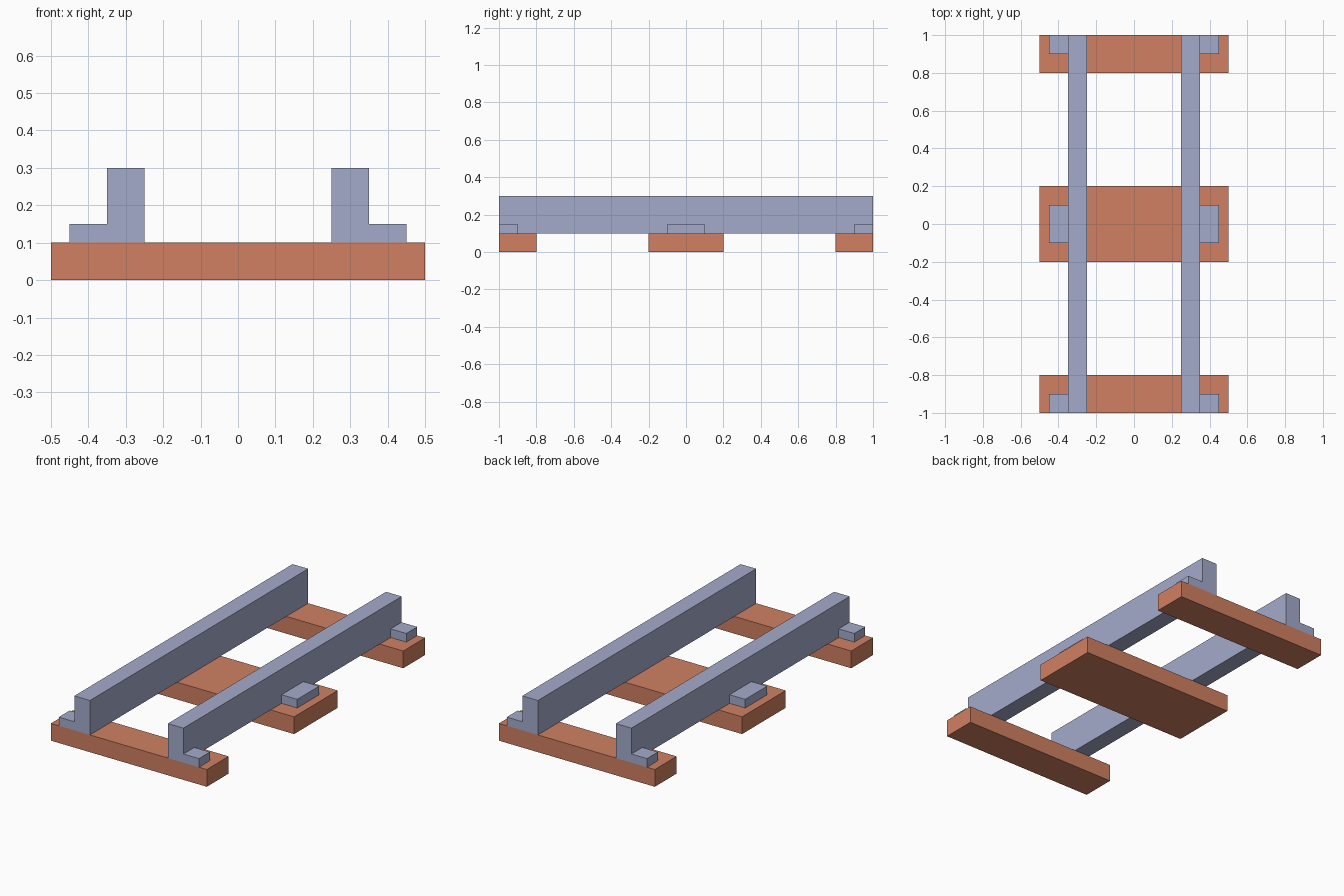
import bpy
import bmesh
from mathutils import Vector

if "Cube" in bpy.data.objects:
    bpy.data.objects.remove(bpy.data.objects["Cube"])


def linear(c):
    c /= 255
    return c / 12.92 if c <= 0.04045 else ((c + 0.055) / 1.055) ** 2.4


def material(name, *rgb):
    mat = bpy.data.materials.new(name)
    mat.diffuse_color = (*[linear(c) for c in rgb], 1)
    mat.use_nodes = True
    mat.node_tree.nodes["Principled BSDF"].inputs["Base Color"].default_value = mat.diffuse_color
    return mat


def box(name, low, high, mat):
    """Axis-aligned box between two corners."""
    low, high = Vector(low), Vector(high)
    size = high - low
    bm = bmesh.new()
    bmesh.ops.create_cube(bm, size=1)
    for v in bm.verts:
        v.co = Vector(a * b for a, b in zip(v.co, size))
    mesh = bpy.data.meshes.new(name)
    bm.to_mesh(mesh)
    bm.free()
    mesh.materials.append(mat)
    obj = bpy.data.objects.new(name, mesh)
    obj.location = (low + high) / 2
    bpy.context.collection.objects.link(obj)
    return obj


wood = material("brown wood", 208, 128, 97)
steel = material("blue grey steel", 165, 171, 203)

# Sleepers: a full one in the middle, half ones at the tile ends
# Each entry: label, sleeper y range, fastener y range
rows = [
    ("front", (-1.0, -0.8), (-1.0, -0.9)),
    ("middle", (-0.2, 0.2), (-0.1, 0.1)),
    ("back", (0.8, 1.0), (0.9, 1.0)),
]
for label, (y0, y1), _ in rows:
    box(f"sleeper_{label}", (-0.5, y0, 0), (0.5, y1, 0.1), wood)

# Rails with fasteners on their outer sides
for side, s in (("left", -1), ("right", 1)):
    x0, x1 = sorted((0.25 * s, 0.35 * s))
    box(f"rail_{side}", (x0, -1, 0.1), (x1, 1, 0.3), steel)
    x0, x1 = sorted((0.35 * s, 0.45 * s))
    for label, _, (y0, y1) in rows:
        box(f"fastener_{label}_{side}", (x0, y0, 0.1), (x1, y1, 0.15), steel)
